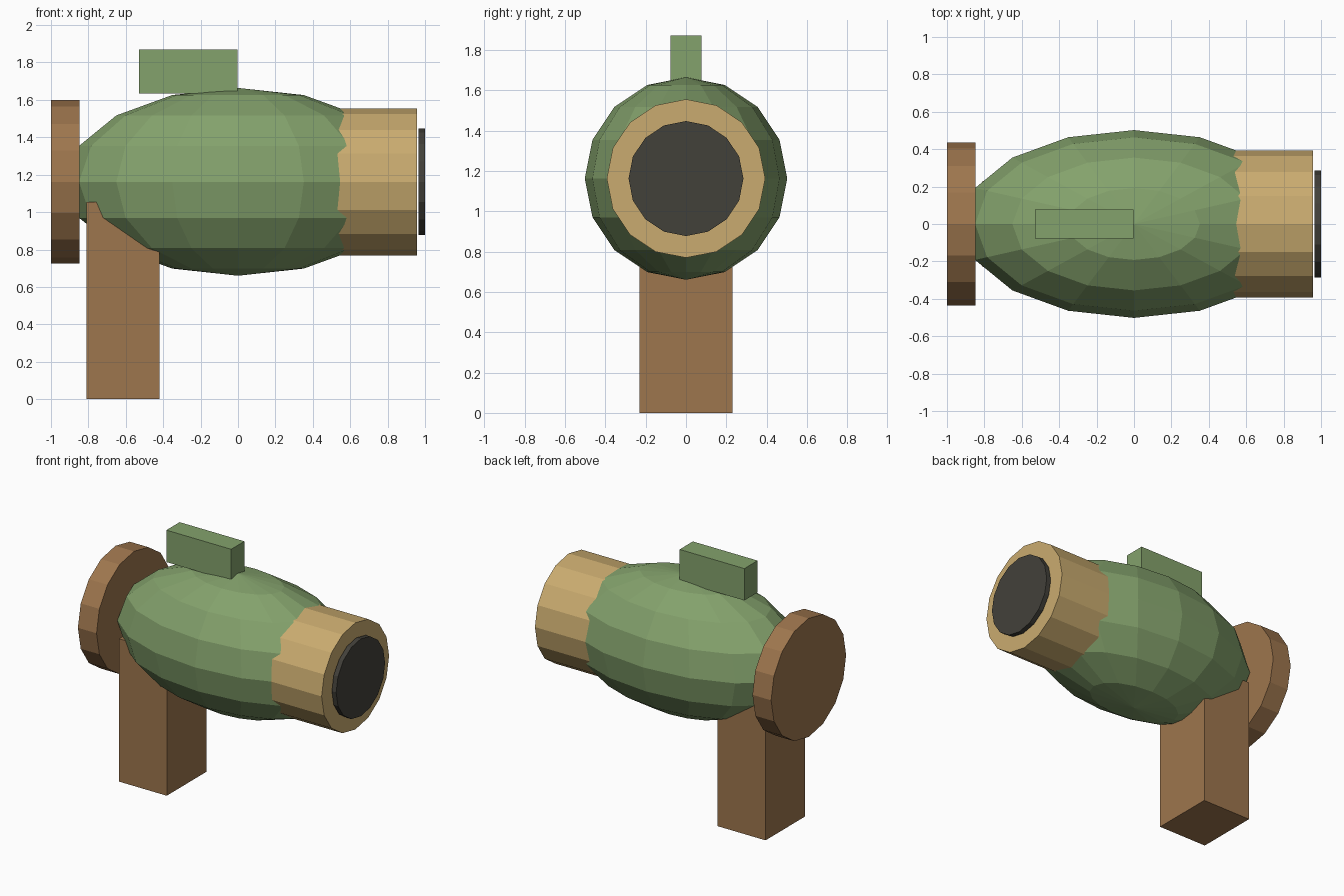
import bpy
from math import pi

if "Cube" in bpy.data.objects:
    bpy.data.objects.remove(bpy.data.objects["Cube"])

AXIS_Z = 1.162   # height of the body's long axis


def material(name, rgb):
    m = bpy.data.materials.new(name)
    m.diffuse_color = (*rgb, 1)
    m.use_nodes = True
    m.node_tree.nodes["Principled BSDF"].inputs["Base Color"].default_value = m.diffuse_color
    return m


green = material("green", (0.23, 0.36, 0.15))
tan = material("tan", (0.59, 0.41, 0.16))
brown = material("brown", (0.34, 0.18, 0.075))
dark = material("dark", (0.055, 0.052, 0.042))


def finish(name, mat):
    ob = bpy.context.object
    ob.name = name
    ob.data.materials.append(mat)
    bpy.ops.object.transform_apply(location=True, rotation=True, scale=True)
    return ob


def barrel(name, x0, x1, radius, mat):
    """16-sided cylinder lying along x."""
    bpy.ops.mesh.primitive_cylinder_add(
        vertices=16, radius=radius, depth=x1 - x0,
        location=((x0 + x1) / 2, 0, AXIS_Z), rotation=(0, pi / 2, 0))
    return finish(name, mat)


def box(name, x, y, z, mat):
    """Box from (min, max) ranges on each axis."""
    bpy.ops.mesh.primitive_cube_add(
        size=1, location=[sum(r) / 2 for r in (x, y, z)])
    bpy.context.object.scale = [r[1] - r[0] for r in (x, y, z)]
    return finish(name, mat)


# Stretched low-poly body, poles up and down
bpy.ops.mesh.primitive_uv_sphere_add(
    segments=16, ring_count=8, radius=1, location=(0, 0, AXIS_Z))
bpy.context.object.scale = (0.92, 0.502, 0.502)
finish("body", green)

# Nozzle, dark opening disc, and rear plate
barrel("nozzle", 0.46, 0.957, 0.393, tan)
barrel("nozzle_opening", 0.965, 1.0, 0.285, dark)
barrel("rear_plate", -1.0, -0.848, 0.437, brown)

# Grip below and sight on top
box("grip", (-0.81, -0.42), (-0.23, 0.23), (0, 1.053), brown)
box("sight", (-0.53, -0.002), (-0.077, 0.077), (1.635, 1.87), green)
